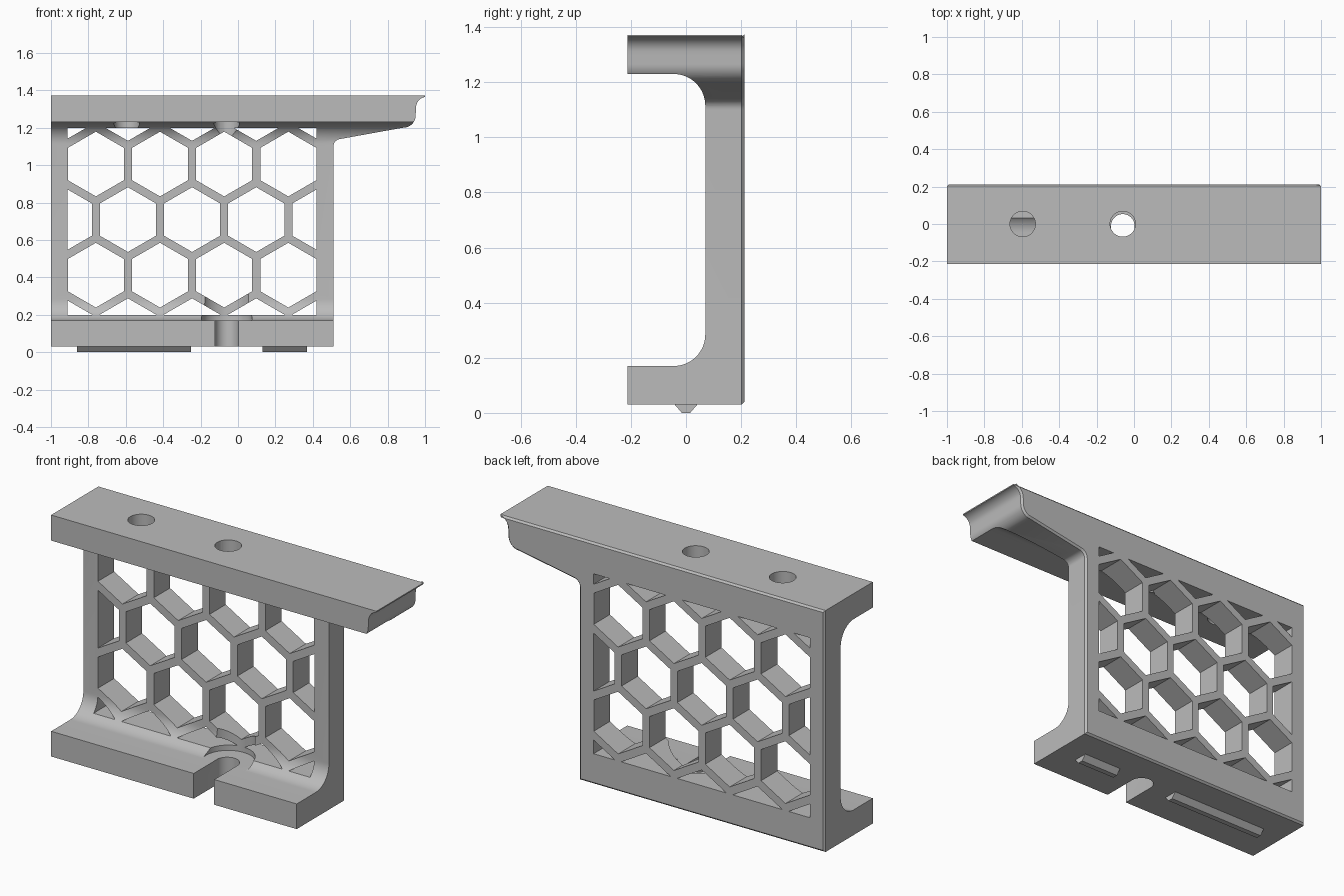
import bpy, bmesh
from math import sin, cos, pi, radians
from mathutils import Vector

cube = bpy.data.objects.get("Cube")
if cube:
    bpy.data.objects.remove(cube, do_unlink=True)

grey = bpy.data.materials.new("plain grey")
grey.use_nodes = True
grey.diffuse_color = (0.5, 0.5, 0.5, 1)
grey.node_tree.nodes["Principled BSDF"].inputs["Base Color"].default_value = (0.5, 0.5, 0.5, 1)


def add_prism(bm, points, direction):
    """Extrude a closed outline of 3D points along a direction."""
    face = bm.faces.new([bm.verts.new(p) for p in points])
    out = bmesh.ops.extrude_face_region(bm, geom=[face])
    moved = [v for v in out["geom"] if isinstance(v, bmesh.types.BMVert)]
    bmesh.ops.translate(bm, verts=moved, vec=direction)
    return [f for f in out["geom"] if isinstance(f, bmesh.types.BMFace)][0]


def finish(bm, name):
    bmesh.ops.recalc_face_normals(bm, faces=bm.faces[:])
    mesh = bpy.data.meshes.new(name)
    bm.to_mesh(mesh)
    bm.free()
    mesh.materials.append(grey)
    ob = bpy.data.objects.new(name, mesh)
    bpy.context.collection.objects.link(ob)
    return ob


def prism(name, points, direction):
    bm = bmesh.new()
    add_prism(bm, points, direction)
    return finish(bm, name)


def arc(cx, cy, r, start, end, n):
    return [(cx + r * cos(radians(start + (end - start) * i / n)),
             cy + r * sin(radians(start + (end - start) * i / n))) for i in range(n + 1)]


def combine(target, cutter, operation):
    mod = target.modifiers.new("cut", "BOOLEAN")
    mod.operation, mod.solver, mod.object = operation, "EXACT", cutter
    bpy.context.view_layer.objects.active = target
    bpy.ops.object.modifier_apply(modifier=mod.name)
    bpy.data.objects.remove(cutter, do_unlink=True)


# Side silhouette with a straight post and a flared, moulded nose
outline = [(-1, 0.03), (0.51, 0.03)]
outline += arc(0.55, 1.10, 0.04, 180, 100, 8)
outline += [(0.88, 1.2)]
outline += arc(0.883, 1.267, 0.067, -75, 0, 10)
outline += [(0.951, 1.3)]
outline += arc(1.01, 1.308, 0.058, 175, 100, 10)
outline += [(1, 1.372), (-1, 1.372)]
bm = bmesh.new()
back = add_prism(bm, [(x, -0.213, z) for x, z in outline], (0, 0.415, 0))
bmesh.ops.recalc_face_normals(bm, faces=bm.faces[:])
# Small chamfer all round the back
bmesh.ops.inset_region(bm, faces=[back], thickness=0.01, depth=0.01, use_even_offset=True)
bracket = finish(bm, "bracket")

# C-shaped section: both flanges joined to the web by fillets
opening = [(-0.5, 0.17)] + arc(-0.045, 0.285, 0.115, -90, 0, 16)
opening += arc(-0.045, 1.115, 0.115, 0, 90, 16) + [(-0.5, 1.23)]
combine(bracket, prism("opening", [(-1.5, y, z) for y, z in opening], (3, 0, 0)), "DIFFERENCE")

# Honeycomb holes, trimmed to a rectangular window
pitch, radius = 0.343, 0.173
bm = bmesh.new()
for row in range(5):
    z = 0.115 + row * pitch * sin(pi / 3)
    for col in range(5):
        x = -0.76 + col * pitch - (pitch / 2 if row % 2 == 0 else 0)
        if x > 0.5:
            continue
        hexagon = [(x + radius * sin(k * pi / 3), -0.4, z + radius * cos(k * pi / 3)) for k in range(6)]
        add_prism(bm, hexagon, (0, 0.8, 0))
for point, normal in (((-0.911, 0, 0), (-1, 0, 0)), ((0.42, 0, 0), (1, 0, 0)),
                      ((0, 0, 0.2), (0, 0, -1)), ((0, 0, 1.2), (0, 0, 1))):
    bmesh.ops.bisect_plane(bm, geom=bm.verts[:] + bm.edges[:] + bm.faces[:],
                           plane_co=Vector(point), plane_no=Vector(normal), clear_outer=True)
    bmesh.ops.holes_fill(bm, edges=[e for e in bm.edges if e.is_boundary], sides=0)
combine(bracket, finish(bm, "honeycomb"), "DIFFERENCE")

# Round holes through the top flange
for x in (-0.595, -0.06):
    ring = arc(x, 0, 0.068, 0, 360, 32)[:-1]
    combine(bracket, prism("top_hole", [(a, b, 1.15) for a, b in ring], (0, 0, 0.4)), "DIFFERENCE")

# Open slot in the base and the clearance above it
slot = arc(-0.06, -0.01, 0.063, 0, 180, 20) + [(-0.123, -0.4), (0.003, -0.4)]
combine(bracket, prism("slot", [(a, b, -0.1) for a, b in slot], (0, 0, 0.4)), "DIFFERENCE")
ring = arc(-0.06, 0, 0.136, 0, 360, 48)[:-1]
combine(bracket, prism("clearance", [(a, b, 0.1705) for a, b in ring], (0, 0, 0.3)), "DIFFERENCE")

bpy.ops.object.select_all(action="DESELECT")
bracket.select_set(True)
bpy.context.view_layer.objects.active = bracket
bpy.ops.object.shade_smooth_by_angle(angle=radians(25))

# Tapered locating ridges under the base
for name, x0, x1 in (("long_ridge", -0.86, -0.25), ("short_ridge", 0.13, 0.37)):
    section = [(-0.042, 0.031), (-0.015, 0), (0.015, 0), (0.042, 0.031)]
    prism(name, [(x0, y, z) for y, z in section], (x1 - x0, 0, 0))
